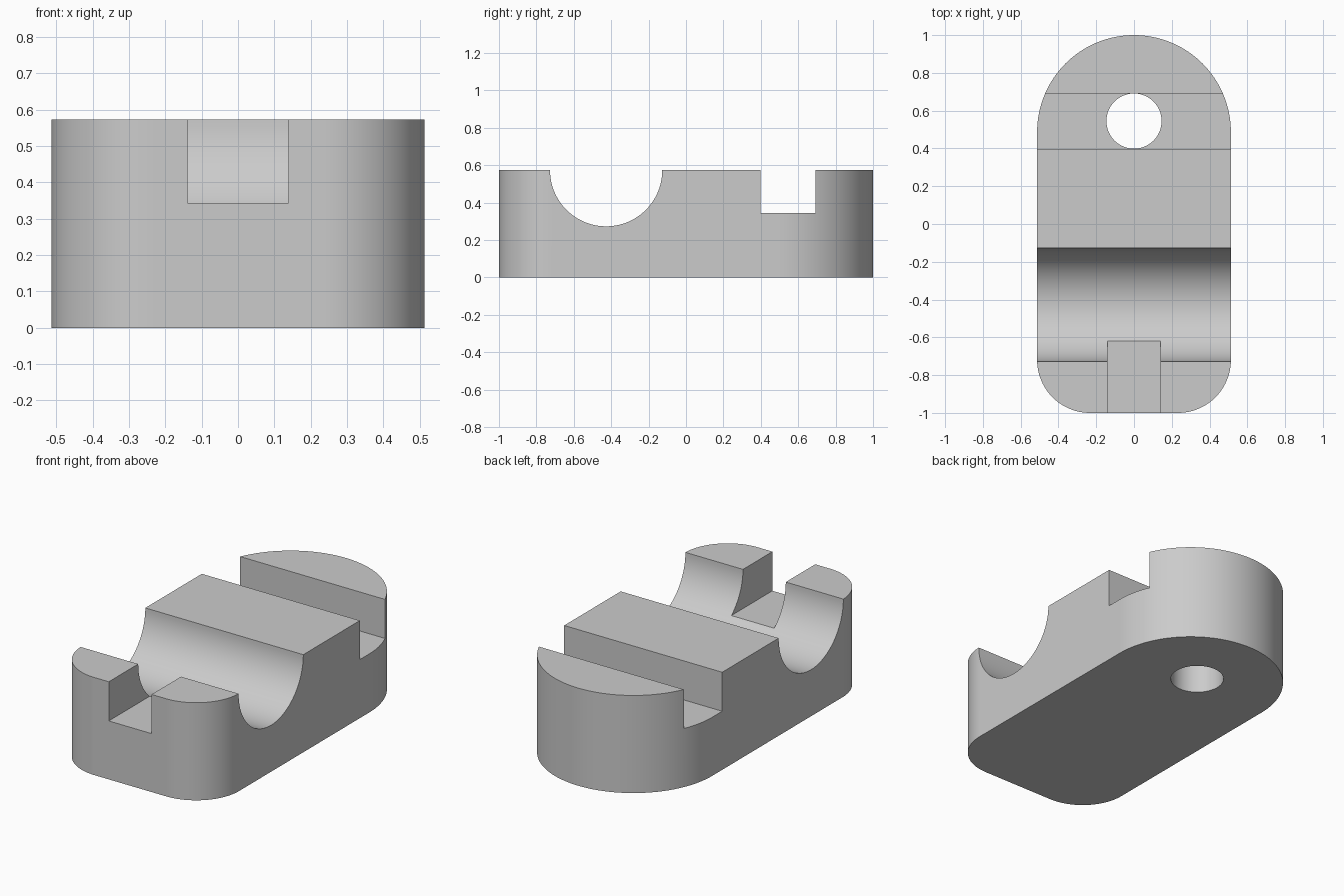
import bpy
import bmesh
from math import cos, sin, pi

cube = bpy.data.objects.get("Cube")
if cube:
    bpy.data.objects.remove(cube, do_unlink=True)

HALF_WIDTH, HEIGHT = 0.513, 0.573
CORNER = 0.28

grey = bpy.data.materials.new("plain grey")
grey.use_nodes = True
colour = (0.6, 0.6, 0.6, 1)
grey.diffuse_color = colour
grey.node_tree.nodes["Principled BSDF"].inputs["Base Color"].default_value = colour


def arc(cx, cy, radius, start, end, steps):
    """Points along an arc, angles in radians."""
    return [(cx + radius * cos(start + (end - start) * i / steps),
             cy + radius * sin(start + (end - start) * i / steps))
            for i in range(steps + 1)]


def box_cutter(name, x0, x1, y0, y1, z0, z1):
    bpy.ops.mesh.primitive_cube_add(
        size=1, location=((x0 + x1) / 2, (y0 + y1) / 2, (z0 + z1) / 2))
    obj = bpy.context.object
    obj.name = name
    obj.scale = (x1 - x0, y1 - y0, z1 - z0)
    return obj


def round_cutter(name, radius, location, rotation):
    bpy.ops.mesh.primitive_cylinder_add(
        vertices=96, radius=radius, depth=3, location=location, rotation=rotation)
    bpy.context.object.name = name
    return bpy.context.object


# Block: semicircular back, rounded front corners
inset = HALF_WIDTH - CORNER
outline = (arc(0, 1 - HALF_WIDTH, HALF_WIDTH, 0, pi, 64)
           + arc(-inset, CORNER - 1, CORNER, pi, 1.5 * pi, 24)
           + arc(inset, CORNER - 1, CORNER, 1.5 * pi, 2 * pi, 24))
bm = bmesh.new()
base = bm.faces.new([bm.verts.new((x, y, 0)) for x, y in outline])
top = bmesh.ops.extrude_face_region(bm, geom=[base])
bmesh.ops.translate(bm, vec=(0, 0, HEIGHT),
                    verts=[v for v in top["geom"] if isinstance(v, bmesh.types.BMVert)])
bmesh.ops.recalc_face_normals(bm, faces=bm.faces)
mesh = bpy.data.meshes.new("clamp_block")
bm.to_mesh(mesh)
bm.free()
block = bpy.data.objects.new("clamp_block", mesh)
bpy.context.collection.objects.link(block)
mesh.materials.append(grey)

# Channel across, slot across, notch in the front, hole through the slot
cutters = [
    round_cutter("channel_cutter", 0.3, (0, -0.427, HEIGHT), (0, pi / 2, 0)),
    box_cutter("slot_cutter", -1, 1, 0.397, 0.692, 0.344, 1),
    box_cutter("notch_cutter", -0.139, 0.139, -1.2, -0.45, 0.343, 1),
    round_cutter("hole_cutter", 0.146, (0, 0.545, 0), (0, 0, 0)),
]

bpy.ops.object.select_all(action="DESELECT")
block.select_set(True)
bpy.context.view_layer.objects.active = block
for cutter in cutters:
    cutter.hide_render = True
    cutter.data.materials.append(grey)
    cut = block.modifiers.new(cutter.name, "BOOLEAN")
    cut.operation = "DIFFERENCE"
    cut.solver = "EXACT"
    cut.object = cutter
    bpy.ops.object.modifier_apply(modifier=cut.name)
    bpy.data.objects.remove(cutter, do_unlink=True)

# Smooth curves, crisp edges, flat planes kept flat
bpy.ops.object.shade_smooth_by_angle(angle=pi / 6)
weighted = block.modifiers.new("weighted_normals", "WEIGHTED_NORMAL")
weighted.keep_sharp = True
